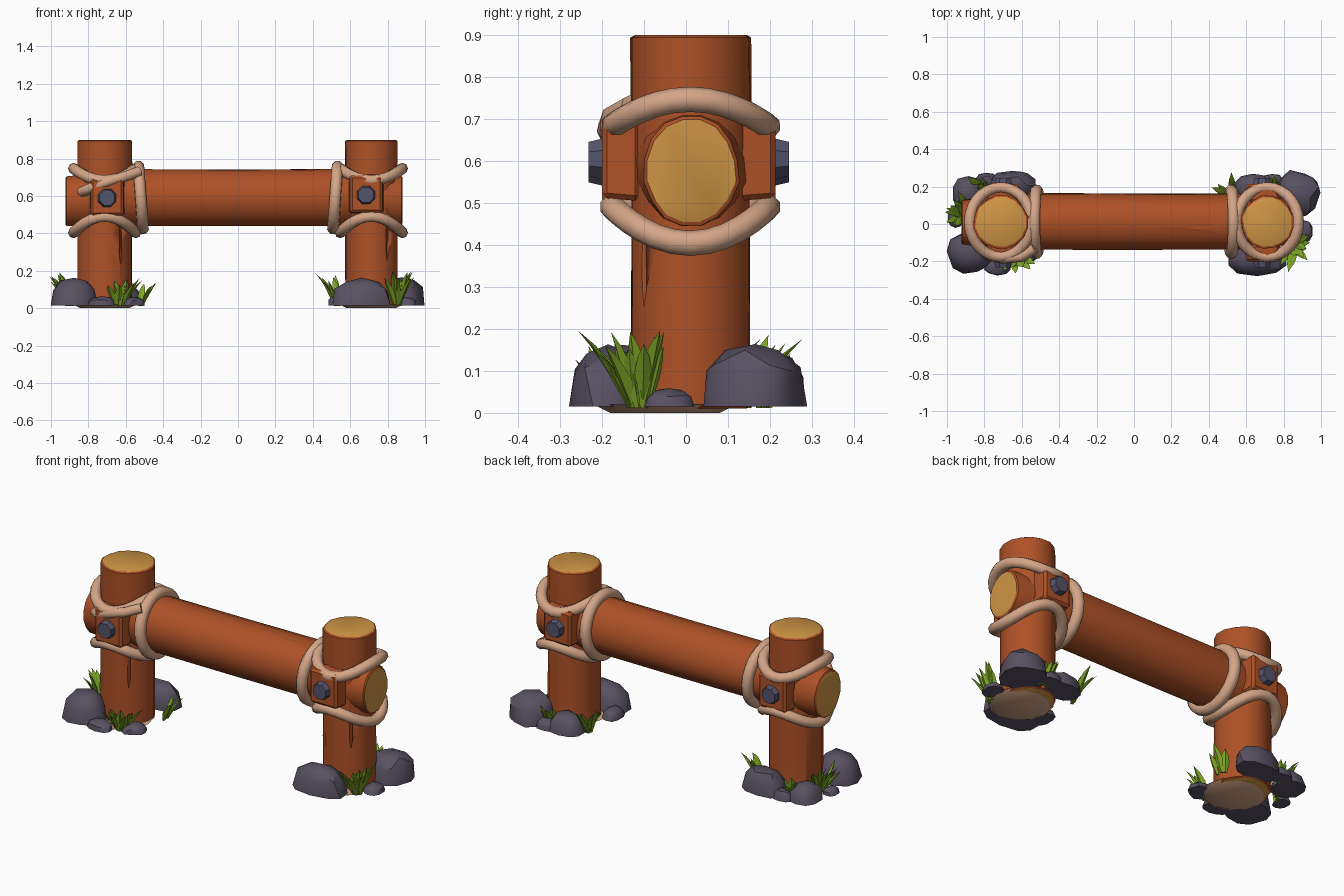
import bpy, bmesh, math, random
from mathutils import Vector, Matrix

if "Cube" in bpy.data.objects:
    bpy.data.objects.remove(bpy.data.objects["Cube"])

random.seed(4)


def mat(name, r, g, b):
    m = bpy.data.materials.new(name)
    m.diffuse_color = (r, g, b, 1)
    m.use_nodes = True
    m.node_tree.nodes["Principled BSDF"].inputs["Base Color"].default_value = m.diffuse_color
    return m


BARK = mat("bark brown", 0.42, 0.082, 0.020)
CUT = mat("cut wood", 0.62, 0.30, 0.058)
ROPE = mat("rope tan", 0.66, 0.38, 0.245)
ROCK = mat("rock grey", 0.098, 0.082, 0.122)
BOLT = mat("bolt grey", 0.088, 0.088, 0.15)
LEAF = mat("leaf green", 0.215, 0.39, 0.02)


def finish(name, bm, mats, angle=35):
    bmesh.ops.recalc_face_normals(bm, faces=bm.faces)
    me = bpy.data.meshes.new(name)
    bm.to_mesh(me)
    bm.free()
    ob = bpy.data.objects.new(name, me)
    bpy.context.collection.objects.link(ob)
    for m in mats:
        me.materials.append(m)
    smooth(ob, angle)
    return ob


def smooth(ob, angle):
    bpy.ops.object.select_all(action='DESELECT')
    ob.select_set(True)
    bpy.context.view_layer.objects.active = ob
    bpy.ops.object.shade_smooth_by_angle(angle=math.radians(angle))


# Log: rings of (position along axis, centre a, centre b, radius a, radius b)
def log(name, axis, rings, n=16):
    bm = bmesh.new()
    wob = [random.uniform(0.97, 1.02) for _ in range(n)]
    p0, p1 = rings[0], rings[-1]
    s = 0.93
    rings = ([(p0[0] - 0.006, p0[1], p0[2], p0[3] * s, p0[4] * s)] + rings
             + [(p1[0] + 0.006, p1[1], p1[2], p1[3] * s, p1[4] * s)])
    loops = []
    for p, ca, cb, ra, rb in rings:
        loop = []
        for i in range(n):
            t = 2 * math.pi * (i + 0.5) / n
            k = wob[i] * random.uniform(0.99, 1.01)
            a, b = ca + ra * k * math.cos(t), cb + rb * k * math.sin(t)
            loop.append(bm.verts.new((p, a, b) if axis == 'x' else (a, b, p)))
        loops.append(loop)
    for l0, l1 in zip(loops, loops[1:]):
        for i in range(n):
            j = (i + 1) % n
            bm.faces.new((l0[i], l0[j], l1[j], l1[i]))
    for l in (loops[0], loops[-1]):
        bm.faces.new(l).material_index = 1
    return finish(name, bm, [BARK, CUT])


# Crack: long diamond cutter sunk into a log
def crack(log_ob, centre, size):
    bm = bmesh.new()
    bmesh.ops.create_icosphere(bm, subdivisions=1, radius=1)
    bmesh.ops.scale(bm, verts=bm.verts, vec=size)
    bmesh.ops.translate(bm, verts=bm.verts, vec=centre)
    cutter = finish(log_ob.name + "_crack_cutter", bm, [BARK])
    cutter.hide_render = True
    cutter.hide_set(True)
    mod = log_ob.modifiers.new("crack", 'BOOLEAN')
    mod.operation, mod.object = 'DIFFERENCE', cutter


# Rope: tube along a list of points
def rope(name, pts, r=0.03, closed=True):
    cu = bpy.data.curves.new(name, 'CURVE')
    cu.dimensions = '3D'
    cu.bevel_depth, cu.bevel_resolution, cu.use_fill_caps = r, 2, True
    sp = cu.splines.new('POLY')
    sp.points.add(len(pts) - 1)
    for p, co in zip(sp.points, pts):
        p.co = (*co, 1)
    sp.use_cyclic_u = closed
    ob = bpy.data.objects.new(name, cu)
    bpy.context.collection.objects.link(ob)
    cu.materials.append(ROPE)
    bpy.ops.object.select_all(action='DESELECT')
    ob.select_set(True)
    bpy.context.view_layer.objects.active = ob
    bpy.ops.object.convert(target='MESH')
    smooth(bpy.context.object, 60)


# Rock: lumpy flattened dome with its foot at z = 0.015
def rock(name, x, y, rx, ry, h, turn=0):
    bm = bmesh.new()
    bmesh.ops.create_icosphere(bm, subdivisions=2, radius=1)
    for v in bm.verts:
        c = [math.copysign(abs(k) ** 0.8, k) for k in v.co]
        k = random.uniform(0.92, 1.03)
        v.co = (c[0] * rx * k, c[1] * ry * k, max(c[2], -0.02) * (h - 0.015) * k)
        if v.co.z <= 0:
            v.co.z = 0
    bmesh.ops.remove_doubles(bm, verts=bm.verts, dist=0.004)
    bmesh.ops.transform(bm, verts=bm.verts, matrix=Matrix.Translation((x, y, 0.015))
                        @ Matrix.Rotation(math.radians(turn), 4, 'Z'))
    finish(name, bm, [ROCK], 32)


# Grass: chubby pointed blades fanning out around a heading
def grass(name, x, y, heading, count, length, spread=75):
    bm = bmesh.new()
    for i in range(count):
        f = (i + 0.5) / count * 2 - 1
        a = math.radians(heading + spread * f + random.uniform(-12, 12))
        out, side = Vector((math.cos(a), math.sin(a), 0)), Vector((-math.sin(a), math.cos(a), 0))
        ln = length * random.uniform(0.65, 1.0)
        lean = random.uniform(0.25, 0.75)
        base = Vector((x, y, 0.012)) + out * 0.02 + side * random.uniform(-.02, .02)
        loops = []
        for t, w in ((0, 0.010), (0.5, 0.022), (0.8, 0.014)):
            c = base + out * ln * lean * t ** 1.4 + Vector((0, 0, ln * t))
            loops.append([bm.verts.new(c + d) for d in
                          (side * w, out * w * 0.6, -side * w, -out * w * 0.4)])
        tip = bm.verts.new(base + out * ln * lean * 1.05 + Vector((0, 0, ln)))
        for l0, l1 in zip(loops, loops[1:]):
            for j in range(4):
                bm.faces.new((l0[j], l0[j - 1], l1[j - 1], l1[j]))
        for j in range(4):
            bm.faces.new((loops[-1][j], loops[-1][j - 1], tip))
        bm.faces.new(loops[0])
    finish(name, bm, [LEAF], 40)


# Cross beam
beam = log("cross_beam", 'x', [
    (-0.917, 0.01, 0.572, 0.120, 0.138), (-0.80, 0.01, 0.578, 0.135, 0.145),
    (-0.56, 0.013, 0.592, 0.152, 0.158), (0.0, 0.013, 0.59, 0.152, 0.156),
    (0.56, 0.013, 0.592, 0.150, 0.160), (0.78, 0.013, 0.58, 0.130, 0.142),
    (0.874, 0.013, 0.577, 0.114, 0.136)])
crack(beam, (0.27, -0.142, 0.515), (0.24, 0.03, 0.012))
crack(beam, (0.34, -0.02, 0.75), (0.15, 0.03, 0.015))

for tag, s, cx, bx, bz in (("left", -1, -0.713, -0.70, 0.59), ("right", 1, 0.713, 0.685, 0.605)):
    # Posts
    r = 0.146 if s < 0 else 0.14
    post = log(tag + "_post", 'z', [
        (0.016, cx, 0.01, r, 0.145), (0.4, cx, 0.01, r, 0.143),
        (0.75, cx, 0.01, r * 1.01, 0.145), (0.894, cx, 0.01, r, 0.145)])
    crack(post, (cx + 0.085, -0.11, 0.36), (0.008, 0.03, 0.14))

    # Wooden plates and hexagonal bolts, front and back
    for side, d, y0, y1 in (("front", -1, 0.11, 0.20), ("back", 1, 0.12, 0.213)):
        bm = bmesh.new()
        bmesh.ops.create_cube(bm, size=1)
        for v in bm.verts:
            k = 1.0 if v.co.y * d > 0 else 1.08
            y = y1 if v.co.y * d > 0 else y0
            v.co = (bx + v.co.x * 0.172 * k, d * y, bz + 0.005 + v.co.z * 0.195 * k)
        bmesh.ops.bevel(bm, geom=bm.edges[:], offset=0.012, segments=1, affect='EDGES')
        finish(f"{tag}_{side}_plate", bm, [BARK], 30)

        bm = bmesh.new()
        bmesh.ops.create_cone(bm, cap_ends=True, segments=8, radius1=0.057, radius2=0.044, depth=0.05)
        bmesh.ops.transform(bm, verts=bm.verts,
                            matrix=Matrix.Translation((bx, d * (y1 + 0.007), bz))
                            @ Matrix.Rotation(d * -math.pi / 2, 4, 'X')
                            @ Matrix.Rotation(math.pi / 8, 4, 'Z'))
        finish(f"{tag}_{side}_bolt", bm, [BOLT], 30)

    # Rope loops: two saddle loops round the post, one ring round the beam
    turn = [2 * math.pi * i / 28 for i in range(28)]
    for nm, mid, amp in (("upper", 0.715, 0.032), ("lower", 0.447, -0.043)):
        rope(f"{tag}_{nm}_rope", [(cx + s * 0.166 * math.cos(t), 0.01 + 0.186 * math.sin(t),
                                   mid + amp * math.cos(2 * t)) for t in turn])
    rope(tag + "_beam_rope", [(s * (0.52 + 0.012 * math.sin(t)), 0.012 + 0.168 * math.cos(t),
                               0.592 + 0.166 * math.sin(t)) for t in turn], 0.032)

    # Tan underside of the footing
    bm = bmesh.new()
    bmesh.ops.create_cone(bm, cap_ends=True, segments=12, radius1=0.13, radius2=0.17, depth=0.02)
    bmesh.ops.translate(bm, verts=bm.verts, vec=(cx, -0.05, 0.01))
    finish(tag + "_footing", bm, [ROPE])

# Loose strand that crosses the left front corner
rope("left_crossing_rope", [(-0.53, -0.13, 0.73), (-0.60, -0.175, 0.705), (-0.70, -0.185, 0.675),
                            (-0.78, -0.17, 0.645), (-0.825, -0.13, 0.625), (-0.84, -0.08, 0.62)],
     0.028, False)

# Rocks round each foot: x, y, half width, half depth, height, turn
for i, a in enumerate((
        (-0.875, -0.15, 0.12, 0.12, 0.165, 20), (-0.73, -0.225, 0.075, 0.05, 0.065, 0),
        (-0.565, -0.15, 0.07, 0.06, 0.06, 30), (-0.885, 0.165, 0.085, 0.09, 0.11, 0),
        (-0.65, 0.205, 0.13, 0.085, 0.15, 0), (-0.79, 0.23, 0.06, 0.045, 0.07, 0),
        (-0.955, 0.03, 0.04, 0.05, 0.05, 0),
        (0.66, -0.185, 0.165, 0.095, 0.165, 0), (0.875, 0.165, 0.125, 0.12, 0.175, -20),
        (0.635, 0.19, 0.10, 0.08, 0.12, 0), (0.905, -0.04, 0.05, 0.06, 0.06, 0),
        (0.53, -0.09, 0.05, 0.07, 0.07, 0), (0.74, 0.22, 0.06, 0.05, 0.07, 0))):
    rock(f"foot_rock_{i + 1}", *a)

# Grass tufts: x, y, heading, blades, length, spread
for i, a in enumerate((
        (-0.63, -0.17, -80, 13, 0.15, 90), (-0.89, 0.04, 170, 9, 0.20, 60),
        (-0.53, 0.07, 20, 5, 0.13, 60), (-0.80, 0.17, 110, 4, 0.13, 50),
        (0.84, -0.11, -35, 15, 0.19, 85), (0.545, 0.13, 140, 6, 0.19, 60),
        (0.75, 0.17, 90, 5, 0.15, 50))):
    grass(f"grass_tuft_{i + 1}", *a)
